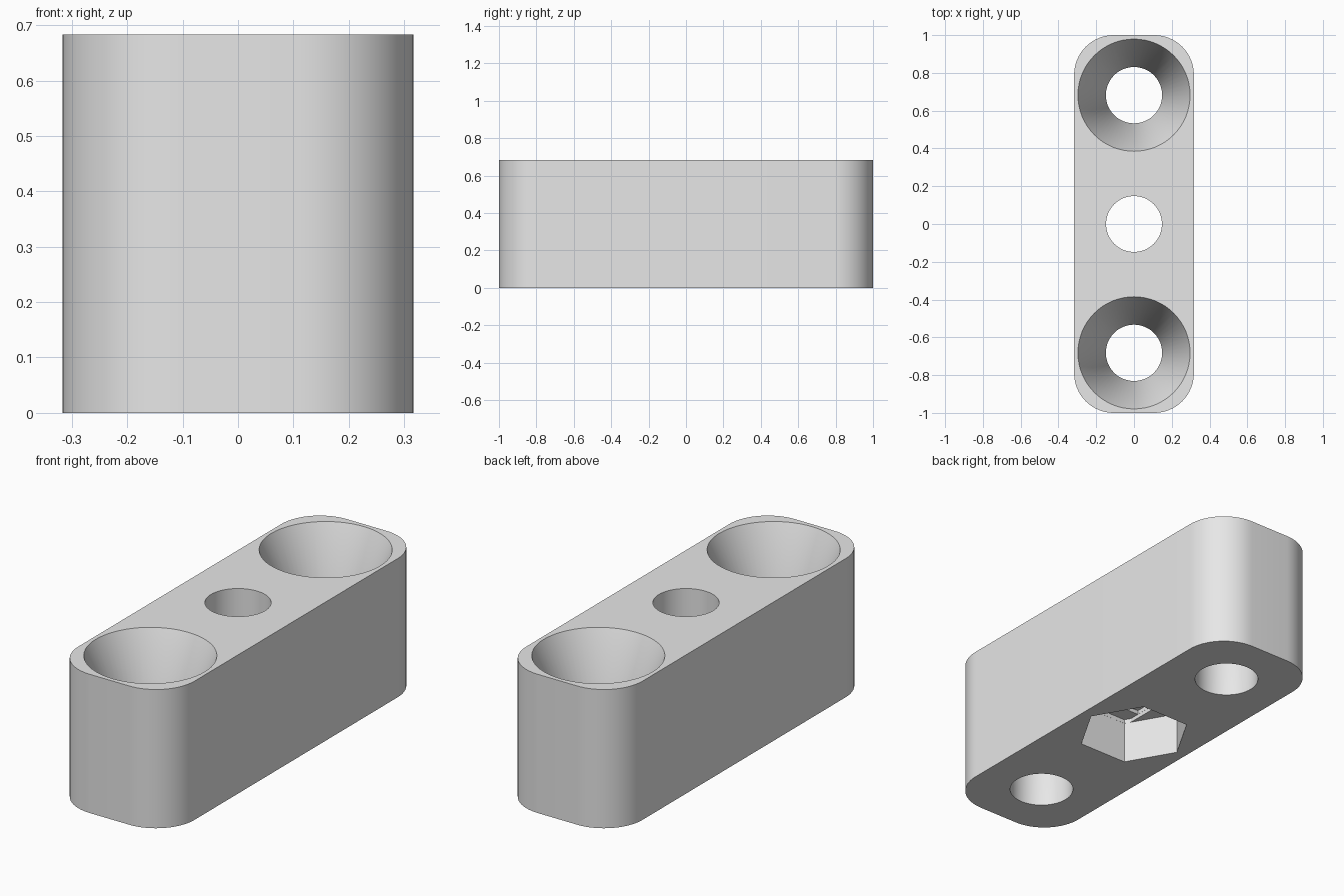
import bpy
import bmesh
from math import cos, sin, pi, radians, sqrt

cube = bpy.data.objects.get("Cube")
if cube:
    bpy.data.objects.remove(cube, do_unlink=True)

HALF_X, HALF_Y, HEIGHT, CORNER = 0.317, 1.0, 0.683, 0.21
HOLE_R, SINK_R, SINK_DEPTH, HOLE_Y = 0.149, 0.297, 0.38, 0.682
NUT_R, NUT_DEPTH, STEP = 0.265, 0.21, 0.02

grey = bpy.data.materials.new("light grey")
grey.use_nodes = True
grey.diffuse_color = (0.8, 0.8, 0.8, 1)
grey.node_tree.nodes["Principled BSDF"].inputs["Base Color"].default_value = (0.8, 0.8, 0.8, 1)


def ring(radius, sides=64, y=0):
    return [(radius * cos(2 * pi * i / sides), y + radius * sin(2 * pi * i / sides))
            for i in range(sides)]


def loft(name, layers):
    """Closed solid through (outline, z) layers that share a point count."""
    bm = bmesh.new()
    loops = [[bm.verts.new((x, y, z)) for x, y in outline] for outline, z in layers]
    count = len(loops[0])
    for low, high in zip(loops, loops[1:]):
        for i in range(count):
            j = (i + 1) % count
            bm.faces.new((low[i], low[j], high[j], high[i]))
    bm.faces.new(loops[0][::-1])
    bm.faces.new(loops[-1])
    mesh = bpy.data.meshes.new(name)
    bm.to_mesh(mesh)
    bm.free()
    mesh.materials.append(grey)
    obj = bpy.data.objects.new(name, mesh)
    bpy.context.collection.objects.link(obj)
    return obj


# Block with rounded upright corners
outline = []
for quarter, (sx, sy) in enumerate([(1, 1), (-1, 1), (-1, -1), (1, -1)]):
    for i in range(17):
        a = (quarter + i / 16) * pi / 2
        outline.append((sx * (HALF_X - CORNER) + CORNER * cos(a),
                        sy * (HALF_Y - CORNER) + CORNER * sin(a)))
block = loft("mounting_block", [(outline, 0), (outline, HEIGHT)])

# Countersunk screw holes at both ends
cutters = []
for side, y in (("front", -HOLE_Y), ("back", HOLE_Y)):
    narrow, wide = ring(HOLE_R, y=y), ring(SINK_R, y=y)
    cutters.append(loft(side + "_screw_cutter", [
        (narrow, -0.1), (narrow, HEIGHT - SINK_DEPTH), (wide, HEIGHT), (wide, HEIGHT + 0.1)]))

# Hexagonal nut pocket underneath
hexagon = ring(NUT_R, 6)
cutters.append(loft("nut_pocket_cutter", [(hexagon, -0.1), (hexagon, NUT_DEPTH)]))

# Stepped pocket ceiling: a slot across the flats, then a square
r = NUT_R - 0.0005
tip_y, side_y = r * sqrt(3) / 2, (r - HOLE_R) * sqrt(3)
half = [(HOLE_R, -side_y), (HOLE_R, side_y), (r / 2, tip_y), (-r / 2, tip_y)]
slot = half + [(-HOLE_R, side_y), (-HOLE_R, -side_y), (-r / 2, -tip_y), (r / 2, -tip_y)]
cutters.append(loft("slot_cutter", [(slot, 0.1), (slot, NUT_DEPTH + STEP)]))
h = HOLE_R - 0.0005
square = [(h, -h), (h, h), (-h, h), (-h, -h)]
cutters.append(loft("square_cutter", [(square, 0.1), (square, NUT_DEPTH + 2 * STEP)]))

# Centre bolt hole
bolt = ring(HOLE_R - 0.001)
cutters.append(loft("bolt_cutter", [(bolt, 0.1), (bolt, HEIGHT + 0.1)]))

# Cut everything out of the block
bpy.ops.object.select_all(action="DESELECT")
bpy.context.view_layer.objects.active = block
block.select_set(True)
for cutter in cutters:
    cutter.hide_render = True
    mod = block.modifiers.new(cutter.name, "BOOLEAN")
    mod.operation = "DIFFERENCE"
    mod.solver = "EXACT"
    mod.object = cutter
    bpy.ops.object.modifier_apply(modifier=mod.name)
    bpy.data.objects.remove(cutter, do_unlink=True)

bpy.ops.object.shade_smooth_by_angle(angle=radians(30))
